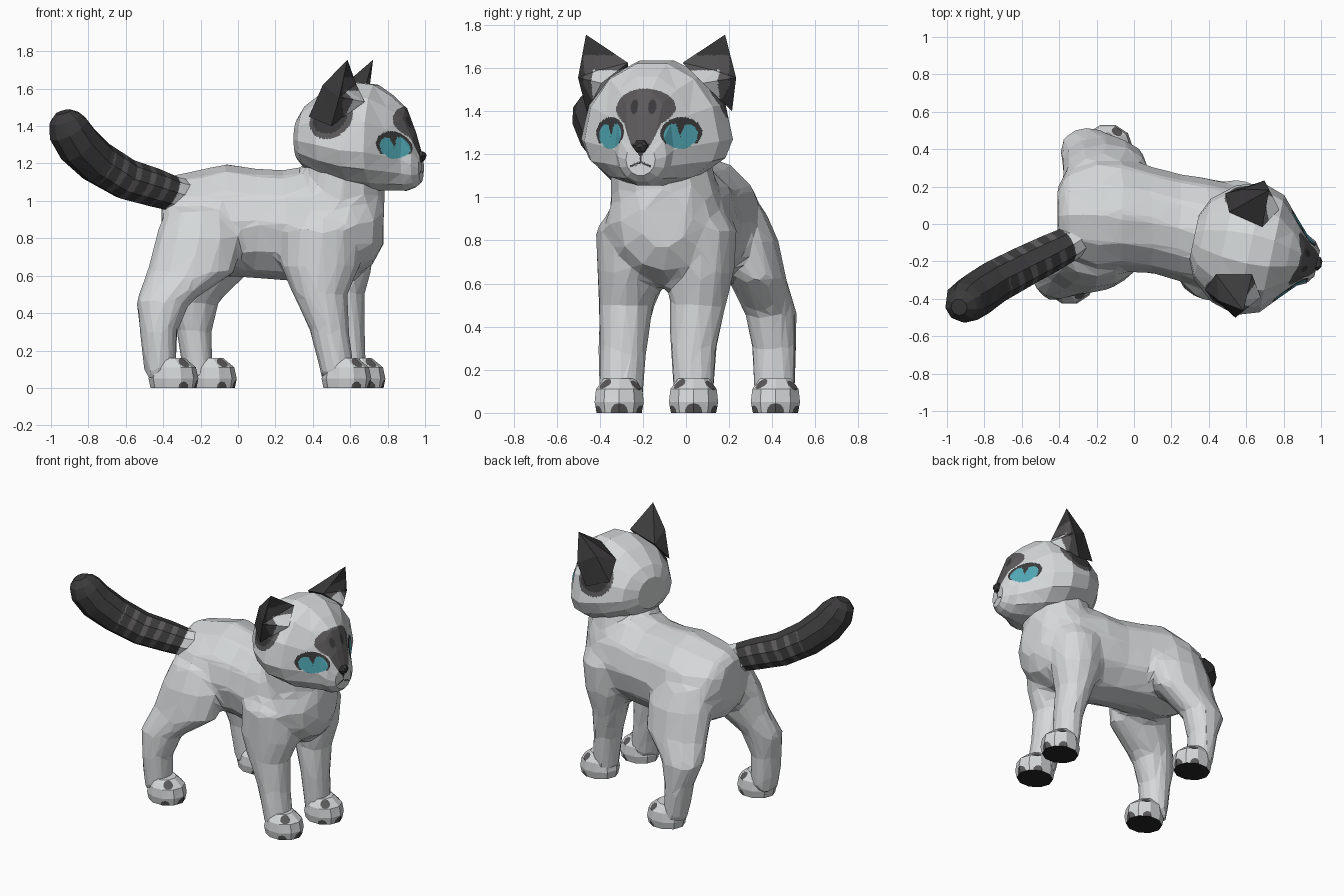
import bpy, bmesh, math
from mathutils import Vector

if "Cube" in bpy.data.objects:
    bpy.data.objects.remove(bpy.data.objects["Cube"])

X, Z = Vector((1, 0, 0)), Vector((0, 0, 1))


def material(name, rgb):
    m = bpy.data.materials.new(name)
    m.diffuse_color = (*rgb, 1)
    m.use_nodes = True
    m.node_tree.nodes["Principled BSDF"].inputs["Base Color"].default_value = m.diffuse_color
    return m


MATS = [material("pale fur", (0.67, 0.69, 0.70)),
        material("mid grey fur", (0.105, 0.1, 0.103)),
        material("dark fur", (0.045, 0.043, 0.045)),
        material("black pads", (0.018, 0.018, 0.018)),
        material("teal eye", (0.08, 0.38, 0.45))]
PALE, MID, DARK, BLACK, TEAL = range(5)


def loft(bm, rings, axis=None, n=12, grow=1.0):
    """Rings are (x, y, z, half width, half depth below[, above]); axis None follows the path."""
    pts = [Vector(r[:3]) for r in rings]
    loops = []
    for i, r in enumerate(rings):
        t = axis or (pts[min(i + 1, len(pts) - 1)] - pts[max(i - 1, 0)]).normalized()
        u = X if abs(t.z) > 0.99 else Z.cross(t).normalized()
        v = t.cross(u)
        loop = []
        for k in range(n):
            a = 2 * math.pi * k / n
            s = math.sin(a)
            h = r[5] if len(r) > 5 and s > 0 else r[4]
            loop.append(bm.verts.new(pts[i] + grow * (u * r[3] * math.cos(a) + v * h * s)))
        loops.append(loop)
    for a, b in zip(loops, loops[1:]):
        for k in range(n):
            j = (k + 1) % n
            bm.faces.new((a[k], a[j], b[j], b[k]))
    bm.faces.new(loops[0][::-1])
    bm.faces.new(loops[-1])


def make(name, bm, modifiers=(), rule=None):
    """Turn a bmesh into a flat-shaded object, bake modifiers, colour faces by rule."""
    bmesh.ops.triangulate(bm, faces=bm.faces[:])
    bmesh.ops.recalc_face_normals(bm, faces=bm.faces[:])
    mesh = bpy.data.meshes.new(name)
    bm.to_mesh(mesh)
    bm.free()
    ob = bpy.data.objects.new(name, mesh)
    bpy.context.collection.objects.link(ob)
    for kind, props in modifiers:
        mod = ob.modifiers.new(kind.lower(), kind)
        for key, value in props.items():
            setattr(mod, key, value)
    if modifiers:
        dg = bpy.context.evaluated_depsgraph_get()
        dg.update()
        baked = bpy.data.meshes.new_from_object(ob.evaluated_get(dg))
        ob.modifiers.clear()
        ob.data = baked
    ob.data.materials.clear()
    for m in MATS:
        ob.data.materials.append(m)
    for p in ob.data.polygons:
        p.use_smooth = False
        p.material_index = rule(p.center, p.normal) if rule else PALE
    return ob


def fine(level):
    return [('SUBSURF', dict(subdivision_type='SIMPLE', levels=level, render_levels=level))]


# Body, neck and legs fused into one faceted skin
bm = bmesh.new()
loft(bm, [(-.41, .04, .93, .15, .15), (-.36, .05, .90, .24, .22, .23), (-.2, .05, .87, .31, .27, .29),
          (-.07, .05, .88, .30, .28, .315), (.1, .02, .88, .28, .29, .29), (.25, -.02, .88, .28, .30, .28),
          (.4, -.06, .88, .30, .31), (.6, -.09, .87, .28, .28), (.72, -.1, .88, .21, .22),
          (.78, -.1, .91, .11, .14)], axis=X, grow=1.02)
loft(bm, [(.52, -.08, .85, .24, .27), (.55, -.09, 1.0, .24, .26), (.56, -.11, 1.12, .225, .24),
          (.58, -.13, 1.28, .2, .22)], axis=Z)
LEGS = [
    [(.54, -.3, .05, .09, .095), (.52, -.3, .15, .09, .1), (.49, -.29, .3, .1, .105),
     (.44, -.28, .5, .14, .12), (.44, -.26, .65, .2, .145), (.45, -.24, .85, .2, .17),
     (.48, -.18, 1.0, .14, .12)],
    [(.61, .035, .05, .08, .09), (.6, .035, .15, .08, .095), (.59, .035, .3, .085, .105),
     (.56, .055, .5, .11, .125), (.55, .07, .65, .16, .145), (.54, .065, .85, .19, .165),
     (.54, .02, 1.0, .14, .12)],
    [(-.41, -.3, .05, .08, .095), (-.42, -.3, .15, .085, .1), (-.425, -.3, .3, .095, .105),
     (-.4, -.28, .46, .14, .115), (-.25, -.23, .62, .225, .13), (-.21, -.19, .8, .22, .14),
     (-.2, -.14, .95, .18, .13)],
    [(-.2, .41, .05, .075, .09), (-.22, .41, .15, .08, .095), (-.235, .41, .3, .09, .1),
     (-.25, .395, .46, .14, .115), (-.16, .33, .62, .215, .13), (-.15, .27, .8, .22, .15),
     (-.17, .22, .95, .18, .135)]]
for leg in LEGS:
    loft(bm, leg, axis=Z, grow=1.06)
make("body_and_legs", bm, [
    ('REMESH', dict(mode='VOXEL', voxel_size=.025)),
    ('SMOOTH', dict(factor=.5, iterations=4)),
    ('DECIMATE', dict(ratio=.06))])


# Paws with black soles and small spots
SPOTS = [((.06, -.07, .14), .033), ((.05, .08, .13), .03), ((.13, 0, 0), .045),
         ((.06, -.11, 0), .035), ((.06, .11, 0), .035)]


def paw_rule(c, n):
    if n.z < -.7 and c.z < .01:
        return BLACK
    return MID if any((c - Vector(p)).length < r for p, r in SPOTS) else PALE


for name, x, y in (("front_paw_near", .58, -.31), ("front_paw_far", .655, .035),
                   ("hind_paw_near", -.345, -.31), ("hind_paw_far", -.14, .415)):
    bm = bmesh.new()
    loft(bm, [(0, 0, 0, .123, .11), (0, 0, .05, .133, .12), (0, 0, .11, .12, .113),
              (-.02, 0, .16, .08, .075)], axis=Z, n=10)
    make(name, bm, fine(4), paw_rule).location = (x, y, 0)


# Ringed tail
def tail_rule(c, n):
    d = (c - Vector((-.34, -.1, 1.03))).dot(Vector((-.8, -.42, .43)))
    if d < .03:
        return PALE
    return MID if d < .46 and d % .09 < .035 and abs(n.z) < .85 else DARK


bm = bmesh.new()
loft(bm, [(-.26, -.05, 1.025, .085, .085), (-.34, -.1, 1.035, .094, .094),
          (-.45, -.155, 1.07, .105, .105), (-.6, -.23, 1.115, .112, .112),
          (-.75, -.31, 1.205, .118, .118), (-.85, -.38, 1.30, .122, .122),
          (-.905, -.42, 1.385, .115, .115), (-.925, -.437, 1.44, .09, .09),
          (-.935, -.445, 1.475, .045, .045)], n=9)
make("tail", bm, fine(4), tail_rule)


# Head markings, in head space where +x is the face direction
def head_rule(c, n):
    v, z = abs(c.y), c.z

    def oval(cv, cz, rv, rz):
        return ((v - cv) / rv) ** 2 + ((z - cz) / rz) ** 2 < 1

    if c.x > .1:
        if oval(.167, 1.29, .066, .064) and z < 1.34:       # eyes
            return DARK if abs(v - .165) < .018 * (z - 1.28) / .06 else TEAL
        if oval(.169, 1.30, .082, .072) and z > 1.25:       # eye rims
            return DARK
        if v < .045 * (z - 1.185) / .06 and z < 1.25:       # nose
            return DARK
        if v < .05 and abs(z - 1.163 + .4 * v) < .005 or (v < .004 and 1.16 < z < 1.2):  # mouth
            return DARK
        if oval(.042, 1.42, .018, .035):                    # brow marks
            return DARK
        if oval(0, 1.415, .14, .09) or (v < .05 + .4 * (z - 1.25) and 1.25 <= z < 1.4):
            return MID
    d = (Vector((c.x, v, z)) - Vector((-.06, .32, 1.47))).length
    return DARK if d < .11 else MID if d < .14 else PALE


def place_on_head(ob):
    ob.location = (.6, -.13, 0)
    ob.rotation_euler = (0, 0, math.radians(-12))


bm = bmesh.new()
loft(bm, [(-.285, 0, 1.33, .12, .11, .11), (-.24, 0, 1.32, .22, .15, .19),
          (-.12, 0, 1.30, .32, .19, .3), (.02, 0, 1.27, .36, .2, .375),
          (.14, 0, 1.26, .32, .21, .37), (.23, 0, 1.24, .22, .19, .33),
          (.305, 0, 1.22, .14, .17, .28), (.355, 0, 1.19, .115, .12, .18),
          (.388, 0, 1.175, .07, .075, .08)], axis=X, n=14)
place_on_head(make("head", bm, fine(4), head_rule))

# Nose
bm = bmesh.new()
loft(bm, [(.36, 0, 1.235, .045, .04, .035), (.4, 0, 1.24, .036, .03, .026),
          (.413, 0, 1.242, .016, .012, .012)], axis=X, n=6)
place_on_head(make("nose", bm, rule=lambda c, n: DARK))

# Ears, hollowed at the front
for name, s in (("ear_near", -1), ("ear_far", 1)):
    bm = bmesh.new()
    tip, inner, front, outer, low, back, rear, hollow, bulge = [
        bm.verts.new((u, s * v, z)) for u, v, z in (
            (.055, .33, 1.755), (.06, .13, 1.625), (.13, .24, 1.53), (.02, .375, 1.555),
            (-.03, .345, 1.40), (-.17, .265, 1.45), (-.13, .17, 1.57), (.045, .275, 1.59),
            (-.085, .305, 1.62))]
    fans = [(tip, outer, bulge), (outer, low, bulge), (low, back, bulge), (back, rear, bulge),
            (tip, bulge, rear), (tip, rear, inner), (tip, inner, hollow), (tip, hollow, outer),
            (hollow, inner, front), (hollow, front, outer),
            (inner, rear, back, low, outer, front)]
    for f in fans:
        bm.faces.new(f)

    def ear_rule(c, n):
        if c.x < .03 or c.z > 1.66 or n.x < 0 or abs(c.y) > .345:
            return DARK
        return PALE if c.z < 1.59 and abs(c.y) < .3 else MID
    place_on_head(make(name, bm, fine(4), ear_rule))
